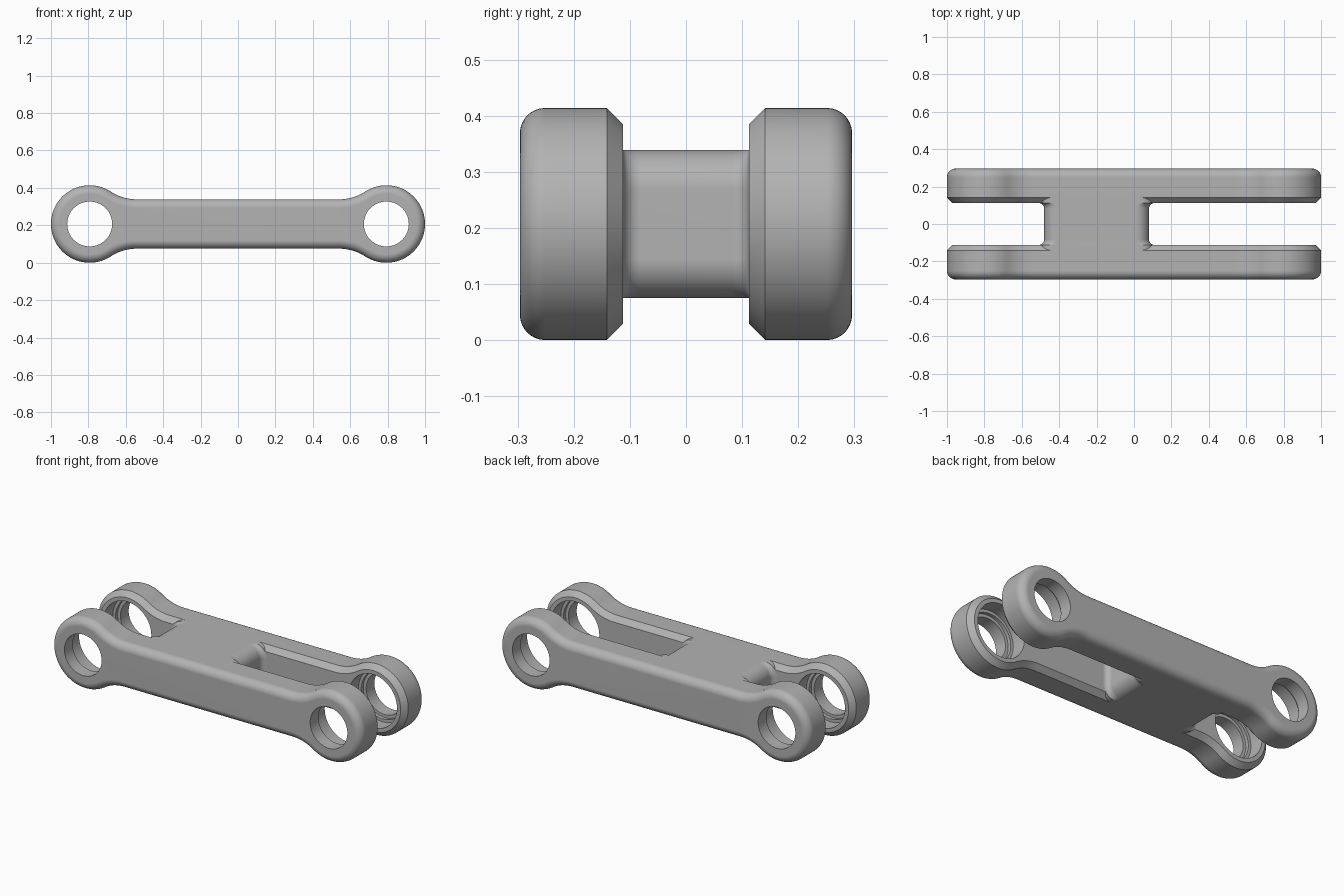
import bpy, bmesh
from math import pi, sin, cos, atan2

old = bpy.data.objects.get("Cube")
if old:
    bpy.data.objects.remove(old, do_unlink=True)

steel = bpy.data.materials.new("light grey")
steel.use_nodes = True
GREY = (0.45, 0.45, 0.45, 1)
steel.diffuse_color = GREY
steel.node_tree.nodes["Principled BSDF"].inputs["Base Color"].default_value = GREY

MID_Z = 0.207      # height of the centre line
HEAD_X = 0.793     # eye centre
HEAD_R = 0.207     # eye radius
BAR_H = 0.132      # half height of the bar
NECK_R = 0.25      # concave radius between eye and bar
NECK_X = HEAD_X - ((HEAD_R + NECK_R) ** 2 - (BAR_H + NECK_R) ** 2) ** 0.5


def arc(cx, cz, r, a0, a1, n):
    return [(cx + r * cos(a0 + (a1 - a0) * i / n),
             cz + r * sin(a0 + (a1 - a0) * i / n)) for i in range(n + 1)]


def link_outline(inset):
    """Outline of one arm in x and z, pulled inwards by inset."""
    a = atan2(BAR_H + NECK_R, NECK_X - HEAD_X)   # eye centre to neck centre
    neck = arc(NECK_X, BAR_H + NECK_R, NECK_R + inset, a - pi, -pi / 2, 12)
    head = arc(HEAD_X, 0, HEAD_R - inset, 0, a, 28)
    quarter = head + neck[1:]
    upper = quarter + [(-x, z) for x, z in reversed(quarter)]
    lower = [(x, -z) for x, z in reversed(upper)][1:-1]
    return upper + lower


def web_outline(spread):
    """Rounded cross-section of the middle web, widened along x."""
    r, half = 0.07, 0.28 + spread
    pts = []
    for sx, sz, a in ((1, 1, 0), (-1, 1, pi / 2), (-1, -1, pi), (1, -1, 3 * pi / 2)):
        pts += arc(sx * (half - r) - 0.2, sz * (BAR_H - r), r, a, a + pi / 2, 10)
    return pts


def loft(name, layers):
    """Skin a stack of (y, outline) layers and cap both ends."""
    bm = bmesh.new()
    rings = [[bm.verts.new((x, y, z + MID_Z)) for x, z in pts] for y, pts in layers]
    n = len(rings[0])
    for a, b in zip(rings, rings[1:]):
        for i in range(n):
            j = (i + 1) % n
            bm.faces.new((a[i], a[j], b[j], b[i]))
    bm.faces.new(rings[0])
    bm.faces.new(rings[-1])
    bmesh.ops.recalc_face_normals(bm, faces=bm.faces)
    me = bpy.data.meshes.new(name)
    bm.to_mesh(me)
    bm.free()
    ob = bpy.data.objects.new(name, me)
    bpy.context.collection.objects.link(ob)
    me.materials.append(steel)
    return ob


def activate(ob):
    bpy.ops.object.select_all(action='DESELECT')
    ob.select_set(True)
    bpy.context.view_layer.objects.active = ob


def finish(ob):
    activate(ob)
    bpy.ops.object.shade_smooth_by_angle(angle=0.5)
    wn = ob.modifiers.new("even shading", 'WEIGHTED_NORMAL')
    wn.keep_sharp = True


# Arms: chamfered inner edge, rounded outer edge, stepped bore in each eye
INNER, OUTER, CHAMFER, ROUND = 0.112, 0.296, 0.029, 0.045
for side, name in ((-1, "front_arm"), (1, "back_arm")):
    layers = [(INNER, CHAMFER), (INNER + CHAMFER, 0)]
    for i in range(9):
        t = pi / 2 * i / 8
        layers.append((OUTER - ROUND + ROUND * sin(t), ROUND * (1 - cos(t))))
    arm = loft(name, [(side * y, link_outline(d)) for y, d in layers])
    for ex in (-HEAD_X, HEAD_X):
        steps = ((0.05, 0.155), (0.2, 0.155), (0.2, 0.138),
                 (0.22, 0.138), (0.22, 0.12), (0.35, 0.12))
        cutter = loft("bore_cutter", [(side * y, arc(ex, 0, r, 0, 2 * pi, 64)[:-1])
                                      for y, r in steps])
        cutter.hide_render = True
        cut = arm.modifiers.new("bore", 'BOOLEAN')
        cut.operation, cut.solver, cut.object = 'DIFFERENCE', 'EXACT', cutter
        activate(arm)
        bpy.ops.object.modifier_apply(modifier=cut.name)
        bpy.data.objects.remove(cutter, do_unlink=True)
    finish(arm)

# Middle web: flares along x where it meets the arms
FILLET = 0.03
half = [(INNER - FILLET * (1 - sin(pi / 2 * i / 6)),
         FILLET * (1 - cos(pi / 2 * i / 6))) for i in range(7)]
half.append((INNER + CHAMFER, FILLET))
profile = [(-y, s) for y, s in reversed(half)] + half
finish(loft("middle_web", [(y, web_outline(s)) for y, s in profile]))
